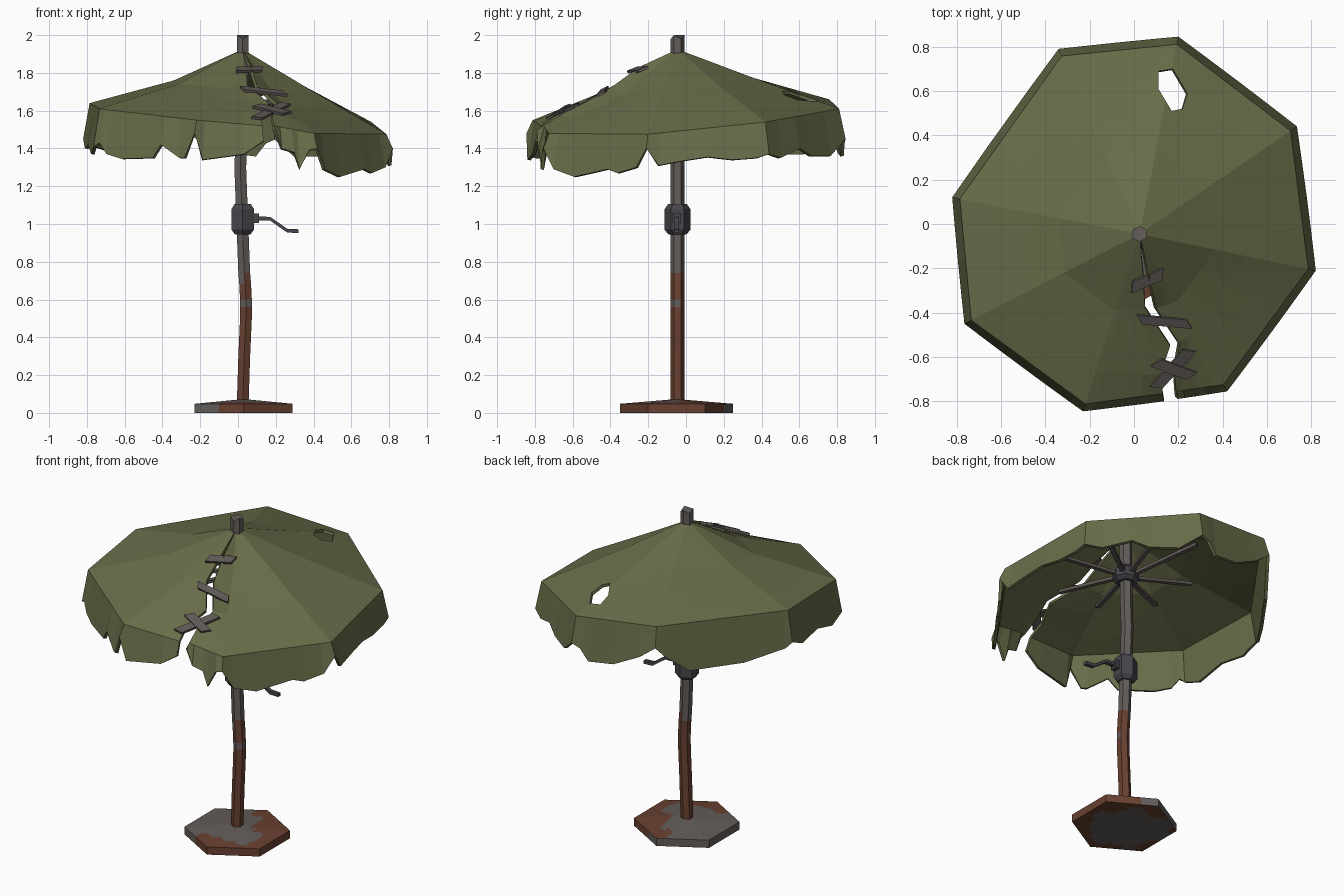
import bpy, bmesh, math
from mathutils import Vector as V

if "Cube" in bpy.data.objects:
    bpy.data.objects.remove(bpy.data.objects["Cube"])


def mat(name, r, g, b):
    m = bpy.data.materials.new(name)
    m.diffuse_color = (r, g, b, 1)
    m.use_nodes = True
    m.node_tree.nodes["Principled BSDF"].inputs["Base Color"].default_value = m.diffuse_color
    return m


OLIVE = mat("olive_cloth", 0.140, 0.152, 0.066)
GREY = mat("worn_grey_metal", 0.125, 0.110, 0.104)
RUST = mat("rust", 0.140, 0.052, 0.030)
DARK = mat("dark_metal", 0.062, 0.062, 0.072)
PATCH = mat("patch_strip", 0.110, 0.095, 0.090)


def finish(name, bm, *mats):
    me = bpy.data.meshes.new(name)
    bm.to_mesh(me)
    bm.free()
    ob = bpy.data.objects.new(name, me)
    for m in mats:
        me.materials.append(m)
    bpy.context.collection.objects.link(ob)
    return ob


def loft(bm, rings):
    """Join rings of points with quads and cap both ends."""
    rs = [[bm.verts.new(p) for p in r] for r in rings]
    n = len(rs[0])
    for a, b in zip(rs, rs[1:]):
        for i in range(n):
            bm.faces.new((a[i], a[(i + 1) % n], b[(i + 1) % n], b[i]))
    bm.faces.new(rs[0][::-1])
    bm.faces.new(rs[-1])
    bmesh.ops.recalc_face_normals(bm, faces=bm.faces)


def ring(x, y, z, r, n, turn=0.0):
    return [V((x + r * math.cos(turn + 2 * math.pi * i / n),
               y + r * math.sin(turn + 2 * math.pi * i / n), z)) for i in range(n)]


def strip(bm, p, q, width, thick, normal, skew=0.0):
    """Flat bar from p to q, with optional slanted ends."""
    p, q, nrm = V(p), V(q), V(normal)
    d = (q - p).normalized()
    side = nrm.cross(d).normalized() * width / 2
    up = d.cross(side).normalized() * thick / 2
    sk = d * skew
    loft(bm, [[c + side + sk + up, c - side - sk + up, c - side - sk - up, c + side + sk - up]
              for c in (p, q)])


# Canopy: eight ribs around an apex; outline corners, fold, mid and hem heights
A = V((0.025, -0.045, 1.925))
corners = [(-0.82, 0.12, 1.64, 1.76, 1.45), (-0.34, 0.79, 1.66, 1.785, 1.54),
           (0.20, 0.845, 1.61, 1.78, 1.45), (0.735, 0.44, 1.54, 1.74, 1.37),
           (0.82, -0.21, 1.475, 1.72, 1.40), (0.42, -0.755, 1.48, 1.68, 1.40),
           (-0.23, -0.845, 1.55, 1.72, 1.48), (-0.765, -0.45, 1.61, 1.74, 1.41)]
ribs, tips = [], []
for x, y, zf, zm, zh in corners:
    out = V((x, y, 0)) - V((A.x, A.y, 0))
    c = V((x, y, zf)) - out.normalized() * 0.035
    m = A.lerp(c, 0.45)
    m.z = zm
    ribs.append([A, A.lerp(m, 0.5), m, m.lerp(c, 1 / 3), m.lerp(c, 2 / 3), c])
    tips.append(m.lerp(c, 0.12) - V((0, 0, 0.04)))

# Two sides of the ragged tear
tear_z = (1.83, 1.735, 1.64, 1.58, 1.52)
tear_l = [A] + [V((x, y, z)) for (x, y), z in zip(
    ((0.04, -0.22), (0.05, -0.38), (0.163, -0.55), (0.12, -0.68), (0.13, -0.765)), tear_z)]
tear_r = [A] + [V((x, y, z)) for (x, y), z in zip(
    ((0.07, -0.25), (0.10, -0.38), (0.205, -0.54), (0.182, -0.66), (0.19, -0.755)), tear_z)]

hems = [[(.05, 1.42), (.35, 1.37), (.75, 1.37), (.93, 1.48)],
        [(.2, 1.46), (.5, 1.38), (.8, 1.36), (.9, 1.43)],
        [(.2, 1.36), (.45, 1.36), (.6, 1.40), (.85, 1.35)],
        [(.1, 1.35), (.3, 1.34), (.5, 1.355), (.7, 1.335), (.9, 1.31)],
        [(.1, 1.30), (.28, 1.27), (.38, 1.29), (.7, 1.25), (.9, 1.29)],
        None,
        [(.12, 1.35), (.33, 1.345), (.6, 1.35), (.68, 1.42), (.85, 1.35)],
        [(.2, 1.37), (.5, 1.42), (.8, 1.40)]]
hems[6] = [(.1, 1.35), (.15, 1.35), (.33, 1.42), (.41, 1.35), (.72, 1.345), (.87, 1.37), (.94, 1.43)]

bm = bmesh.new()


def panel(left, right, hem):
    rows = [[a.lerp(b, t) for t, _ in hem] for a, b in zip(left, right)]
    flap = []
    for p, (t, z) in zip(rows[-1], hem):
        o = V((p.x - A.x, p.y - A.y, 0)).normalized() * 0.035
        flap.append(V((p.x + o.x, p.y + o.y, z)))
    rows.append(flap)
    g = [[bm.verts.new(p) for p in r] for r in rows]
    for j in range(len(hem) - 1):
        for k in range(len(g) - 1):
            a, b = g[k], g[k + 1]
            if k == 0:
                f = (a[j], b[j + 1], b[j])
            else:
                f = (a[j], a[j + 1], b[j + 1], b[j])
            bm.faces.new(f)


for i in range(8):
    j = (i + 1) % 8
    z0, z1 = corners[i][4], corners[j][4]
    if hems[i]:
        panel(ribs[i], ribs[j], [(0, z0)] + hems[i] + [(1, z1)])
    else:
        panel(ribs[i], tear_r, [(0, z0), (.2, 1.39), (.42, 1.29), (.55, 1.38), (.85, 1.40), (1, 1.50)])
        panel(tear_l, ribs[j], [(0, 1.44), (.28, 1.37), (.88, 1.34), (1, z1)])
bmesh.ops.remove_doubles(bm, verts=bm.verts, dist=0.0005)

# Hole in the back of the canopy
hole = [V((x, y, 0)) for x, y in ((0.11, 0.69), (0.11, 0.61), (0.17, 0.51),
                                 (0.22, 0.52), (0.24, 0.59), (0.175, 0.70))]
mid = sum(hole, V()) / 6
edges = []
for a, b in zip(hole, hole[1:] + hole[:1]):
    edges.append((a, (b - a).cross(V((0, 0, 1)))))
for co, no in edges:
    bm.normal_update()
    fs = [f for f in bm.faces if f.normal.z > 0.4
          and (f.calc_center_median() - mid).xy.length < 0.2]
    geom = set(fs)
    for f in fs:
        geom.update(f.verts)
        geom.update(f.edges)
    bmesh.ops.bisect_plane(bm, geom=list(geom), dist=1e-5, plane_co=co, plane_no=no)
gone = [f for f in bm.faces if all((f.calc_center_median() - co).dot(no) < 0 for co, no in edges)]
bmesh.ops.delete(bm, geom=gone, context='FACES')
canopy = finish("canopy", bm, OLIVE)
sol = canopy.modifiers.new("thickness", 'SOLIDIFY')
sol.thickness, sol.offset = 0.018, -1

# Bent six-sided pole with rust on the lower part
path = [(0.025, 0.05), (0.033, 0.3), (0.042, 0.50), (0.043, 0.56), (0.042, 0.60), (0.038, 0.68),
        (0.033, 0.74), (0.025, 0.95), (0.012, 1.3), (0.018, 1.45), (0.025, 1.92), (0.025, 2.0)]
bm = bmesh.new()
rings = [ring(x, -0.045, z, 0.036, 6, math.pi / 6) for x, z in path]
for p in rings[-1][::2]:
    p.z -= 0.02
loft(bm, rings)
for f in bm.faces:
    c = f.calc_center_median()
    bare = 0.56 < c.z < 0.60 and c.y < -0.03
    top = 0.75 if c.x > 0.03 else 0.69
    f.material_index = 1 if c.z < top and not bare else 0
finish("pole", bm, GREY, RUST)

# Six-sided base plate with rust patches
bm = bmesh.new()
bx, by = 0.03, -0.05
loft(bm, [ring(bx, by, 0, 0.30, 6, math.pi / 6), ring(bx, by, 0.048, 0.30, 6, math.pi / 6),
          ring(bx, by, 0.07, 0.04, 6, math.pi / 6)])
bottom = [f for f in bm.faces if f.normal.z < -0.9]
bmesh.ops.poke(bm, faces=bottom)
bmesh.ops.triangulate(bm, faces=bm.faces)
bmesh.ops.subdivide_edges(bm, edges=[e for e in bm.edges if e.calc_length() > 0.1],
                          cuts=5, use_grid_fill=True)
bm.normal_update()
for f in bm.faces:
    c = f.calc_center_median()
    x, y = c.x - bx, c.y - by
    wob = 0.03 * math.sin(27 * x - 19 * y)
    if f.normal.z > 0.5:
        rusty = 0.84 * x + 0.54 * y + wob > 0.11 or (y < -0.17 and x > -0.12)
    elif f.normal.z < -0.5:
        rusty = math.hypot(x + 0.03, y) + wob > 0.21
    else:
        rusty = x + wob > -0.15 and not (y > 0.1 and x < 0.08)
    f.material_index = 1 if rusty else 0
finish("base_plate", bm, GREY, RUST)

# Crank housing and bent crank handle
bm = bmesh.new()
loft(bm, [ring(0.025, -0.045, z, r, 6, math.pi / 6)
          for z, r in ((0.945, 0.048), (0.97, 0.068), (1.08, 0.068), (1.105, 0.050))])
finish("crank_housing", bm, DARK)
bm = bmesh.new()
crank = [(0.07, 1.03), (0.17, 1.028), (0.26, 0.965), (0.32, 0.962)]
loft(bm, [[V((x, -0.05 + dy, z + dz)) for dy, dz in
           ((-.012, -.01), (.012, -.01), (.012, .01), (-.012, .01))] for x, z in crank])
strip(bm, (0.075, -0.05, 1.03), (0.11, -0.05, 1.03), 0.045, 0.05, (0, 0, 1))
finish("crank_handle", bm, DARK)

# Hub and struts under the canopy
bm = bmesh.new()
loft(bm, [ring(0.022, -0.045, z, r, 8) for z, r in
          ((1.595, 0.05), (1.615, 0.075), (1.665, 0.075), (1.69, 0.05))])
finish("strut_hub", bm, DARK)
bm = bmesh.new()
for t in tips:
    d = (t - V((0.022, -0.045, t.z))).normalized() * 0.05
    strip(bm, (0.022 + d.x, -0.045 + d.y, 1.64), t, 0.026, 0.018, (0, 0, 1))
finish("canopy_struts", bm, PATCH)

# Strips holding the tear together
bm = bmesh.new()
n = (0.05, -0.42, 0.9)
for p, q, w, s in (((-0.01, -0.285, 1.815), (0.13, -0.225, 1.82), 0.05, 0.012),
                   ((0.025, -0.43, 1.715), (0.25, -0.45, 1.69), 0.042, -0.015),
                   ((0.10, -0.625, 1.625), (0.26, -0.685, 1.585), 0.05, 0.015),
                   ((0.10, -0.735, 1.56), (0.25, -0.57, 1.635), 0.05, -0.015)):
    strip(bm, p, q, w, 0.015, n, s)
finish("repair_strips", bm, PATCH)
